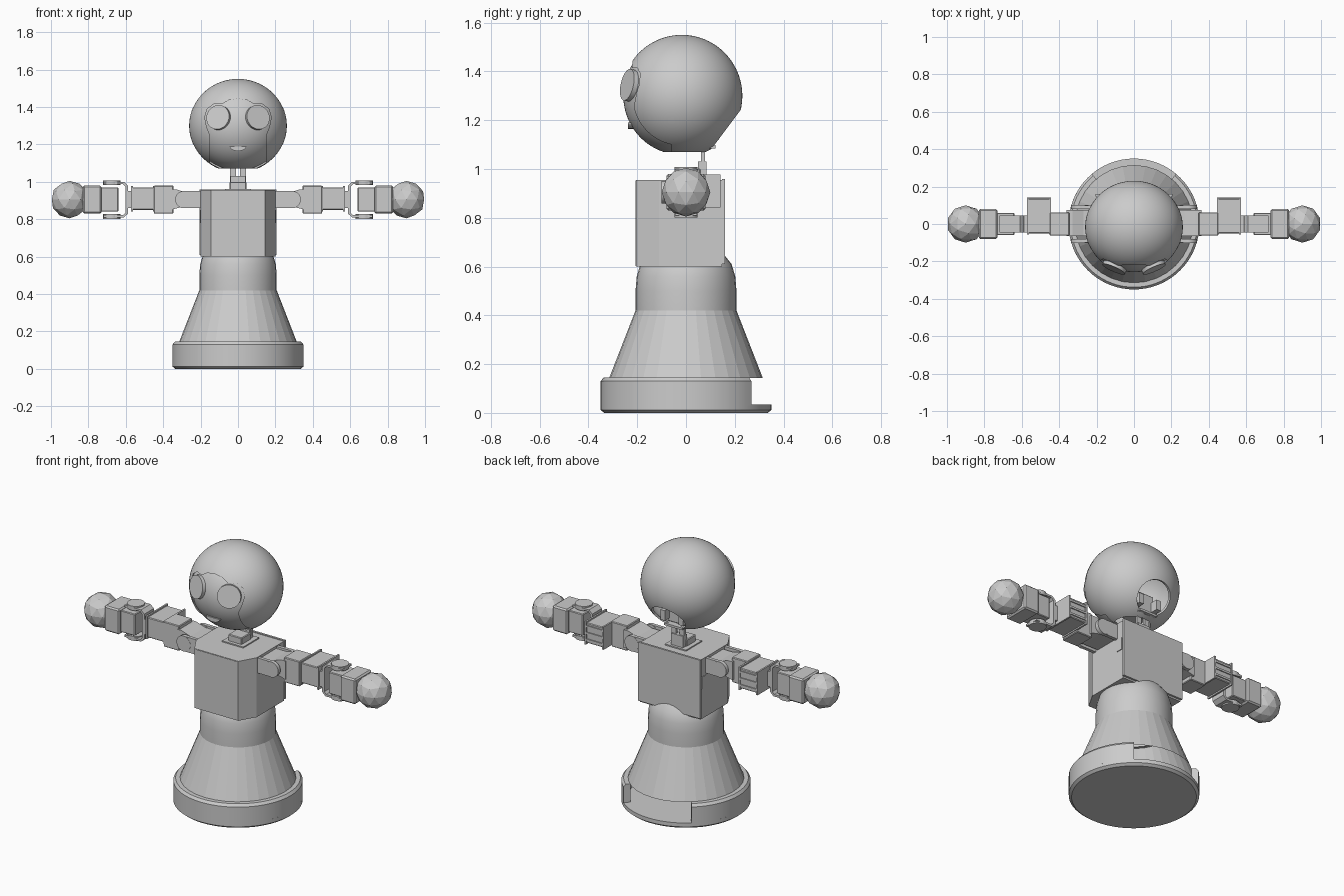
import bpy, bmesh, math
from mathutils import Matrix, Vector

old = bpy.data.objects.get("Cube")
if old:
    bpy.data.objects.remove(old, do_unlink=True)

grey = bpy.data.materials.new("plain_grey")
grey.use_nodes = True
grey.diffuse_color = (0.6, 0.6, 0.6, 1)
grey.node_tree.nodes["Principled BSDF"].inputs["Base Color"].default_value = (0.6, 0.6, 0.6, 1)


def smooth(ob):
    bpy.ops.object.select_all(action='DESELECT')
    ob.select_set(True)
    bpy.context.view_layer.objects.active = ob
    bpy.ops.object.shade_smooth_by_angle(angle=math.radians(35))


def finish(name, bm, is_smooth=False):
    bmesh.ops.recalc_face_normals(bm, faces=bm.faces)
    me = bpy.data.meshes.new(name)
    bm.to_mesh(me)
    bm.free()
    me.materials.append(grey)
    ob = bpy.data.objects.new(name, me)
    bpy.context.collection.objects.link(ob)
    if is_smooth:
        smooth(ob)
    return ob


def box(name, x, y, z, bevel=0.0):
    """Box from (low, high) ranges on each axis."""
    bm = bmesh.new()
    size = [abs(r[1] - r[0]) for r in (x, y, z)]
    mid = [(r[0] + r[1]) / 2 for r in (x, y, z)]
    bmesh.ops.create_cube(bm, size=1, matrix=Matrix.Translation(mid) @ Matrix.Diagonal((*size, 1)))
    if bevel:
        bmesh.ops.bevel(bm, geom=bm.edges[:], offset=bevel, segments=1, affect='EDGES')
    return finish(name, bm)


def disc(name, centre, radius, depth, normal, segs=32):
    bm = bmesh.new()
    turn = Vector(normal).to_track_quat('Z', 'Y').to_matrix().to_4x4()
    bmesh.ops.create_cone(bm, cap_ends=True, segments=segs, radius1=radius, radius2=radius,
                          depth=depth, matrix=Matrix.Translation(centre) @ turn)
    return finish(name, bm, True)


def prism(name, pts, lo, hi, axis='Y'):
    """Outline extruded along y (points are x, z) or along z (points are x, y)."""
    bm = bmesh.new()
    place = (lambda a, b: (a, lo, b)) if axis == 'Y' else (lambda a, b: (a, b, lo))
    face = bm.faces.new([bm.verts.new(place(a, b)) for a, b in pts])
    ext = bmesh.ops.extrude_face_region(bm, geom=[face])
    step = Vector((0, hi - lo, 0)) if axis == 'Y' else Vector((0, 0, hi - lo))
    bmesh.ops.translate(bm, vec=step, verts=[v for v in ext['geom'] if isinstance(v, bmesh.types.BMVert)])
    return finish(name, bm)


def lathe(name, profile, segs, start=0.0, sweep=360.0, closed=False, is_smooth=True):
    """Profile of (radius, z) turned about z, start and sweep in degrees."""
    bm = bmesh.new()
    vs = [bm.verts.new((r, 0, z)) for r, z in profile]
    es = [bm.edges.new(p) for p in zip(vs, vs[1:])]
    if closed:
        es.append(bm.edges.new((vs[-1], vs[0])))
    bmesh.ops.rotate(bm, verts=vs, matrix=Matrix.Rotation(math.radians(start), 3, 'Z'))
    bmesh.ops.spin(bm, geom=vs + es, axis=(0, 0, 1), cent=(0, 0, 0), steps=segs,
                   angle=math.radians(sweep), use_duplicate=False)
    bmesh.ops.remove_doubles(bm, verts=bm.verts, dist=0.0005)
    if closed:
        bmesh.ops.holes_fill(bm, edges=[e for e in bm.edges if e.is_boundary])
    return finish(name, bm, is_smooth)


HEAD = Vector((0, -0.017, 1.30))
NECK_CUTS = [((0, 0.17, 1.17), (0, 0.8, -0.6)), ((0, 0, 1.07), (0, 0, -1))]


def head_part(name, scale, cuts, turned=False):
    """Ellipsoid trimmed by planes."""
    bm = bmesh.new()
    spin = Matrix.Rotation(math.pi / 2, 4, 'Y') if turned else Matrix()
    mat = Matrix.Translation(HEAD) @ Matrix.Diagonal((0.26 * scale, 0.248 * scale, 0.25 * scale, 1)) @ spin
    bmesh.ops.create_uvsphere(bm, u_segments=72, v_segments=48, radius=1, matrix=mat)
    for co, no in cuts:
        bmesh.ops.bisect_plane(bm, geom=bm.verts[:] + bm.edges[:] + bm.faces[:], dist=1e-5,
                               plane_co=co, plane_no=no, clear_outer=True)
    return finish(name, bm, True)


# Base: floor plate, ring wall open at the back, cone and domed waist
lathe("base_floor", [(0, 0), (0.335, 0), (0.35, 0.012), (0.35, 0.035), (0, 0.035)], 64)
lathe("base_ring", [(0.312, 0.03), (0.35, 0.03), (0.35, 0.13), (0.338, 0.145), (0.312, 0.145)],
      56, start=130, sweep=280, closed=True)
lathe("skirt_cone", [(0.315, 0.143), (0.207, 0.42), (0.19, 0.42)], 32, is_smooth=False)
lathe("waist", [(0.19, 0.42), (0.207, 0.42), (0.207, 0.5), (0.202, 0.56), (0.187, 0.61),
                (0.155, 0.65), (0, 0.67)], 32)

# Torso: chamfered box, back panel and side vents
half = [(0.145, -0.205), (0.2, -0.11), (0.2, 0.148)]
prism("torso", half + [(-x, y) for x, y in reversed(half)], 0.6, 0.955, 'Z')
box("back_panel", (-0.205, 0.205), (0.148, 0.16), (0.61, 0.96))
box("chest_panel", (-0.135, 0.135), (-0.208, -0.2), (0.602, 0.953))

# Neck: servo, twin posts and head mount
box("neck_plate", (-0.07, 0.07), (-0.05, 0.1), (0.95, 0.962))
box("neck_servo", (-0.045, 0.045), (-0.03, 0.06), (0.955, 1.0), 0.004)
box("neck_hub", (-0.04, 0.04), (0.05, 0.085), (0.96, 1.03))
for s in (-1, 1):
    box("neck_post", (s * 0.012, s * 0.042), (0.062, 0.077), (0.98, 1.16))
box("head_plate", (-0.06, 0.06), (0.05, 0.12), (1.085, 1.098))
box("head_servo", (-0.06, 0.06), (-0.03, 0.09), (1.1, 1.22), 0.004)
for s in (-1, 1):
    box("head_servo_bracket", (s * 0.045, s * 0.075), (0.06, 0.135), (1.12, 1.18))

# Head: hollow shell with a face opening
shell = head_part("head_shell", 1, NECK_CUTS)
brow = [(0.0, 1.445), (0.05, 1.437), (0.085, 1.415), (0.13, 1.415), (0.165, 1.39), (0.178, 1.345),
        (0.167, 1.29), (0.15, 1.25), (0.15, 1.0)]
cutter = prism("face_cutter", brow + [(-x, z) for x, z in reversed(brow[1:])], -0.5, -0.06)
cutter.hide_render = True
bpy.context.view_layer.objects.active = shell
thick = shell.modifiers.new("thickness", 'SOLIDIFY')
thick.thickness = 0.012
thick.offset = -1
opening = shell.modifiers.new("face_opening", 'BOOLEAN')
opening.object = cutter
opening.solver = 'EXACT'
for mod in ("thickness", "face_opening"):
    bpy.ops.object.modifier_apply(modifier=mod)
bpy.data.objects.remove(cutter, do_unlink=True)
smooth(shell)

# Face: inner mask, eyes, mouth and ear caps
head_part("face_mask", 0.968, NECK_CUTS + [((0, -0.05, 1.3), (0, 1, 0))])
smile = [(0.045 * math.cos(a), 1.19 + 0.025 * math.sin(a))
         for a in (math.pi * (1 + i / 12) for i in range(13))]
prism("mouth", smile, -0.238, -0.2)
for s in (-1, 1):
    normal = Vector((s * 1.58, -3.58, 0.8)).normalized()
    disc("eye", Vector((s * 0.107, -0.238, 1.345)) - normal * 0.006, 0.066, 0.02, normal, 48)
    head_part("ear_cap", 1.004, [((s * 0.238, 0, 0), (-s, 0, 0))], turned=True)

# Arms, one per side
for s in (-1, 1):
    def X(a, b):
        return (s * a, s * b)

    box("side_vent", X(0.198, 0.204), (0.1, 0.14), (0.78, 0.85))
    # Shoulder: twin rounded plates around a servo
    for t in (-1, 1):
        box("shoulder_plate", X(0.19, 0.29), (t * 0.08, t * 0.1), (0.86, 0.95))
        disc("shoulder_pivot", (s * 0.29, t * 0.09, 0.905), 0.046, 0.022, (0, 1, 0))
    wedge = [(0.19, 0.865), (0.3, 0.865), (0.36, 0.85), (0.36, 0.96), (0.33, 0.96), (0.27, 0.94), (0.19, 0.94)]
    prism("shoulder_servo", [(s * x, z) for x, z in wedge], -0.065, 0.075)
    # Upper arm: block and sideways servo with end plates
    box("upper_arm_block", X(0.345, 0.45), (-0.062, 0.062), (0.83, 0.98), 0.004)
    box("elbow_servo", X(0.445, 0.565), (-0.05, 0.135), (0.85, 0.97), 0.004)
    for x in (0.445, 0.562):
        box("elbow_servo_flange", X(x, x + 0.01), (-0.056, 0.142), (0.842, 0.978))
    for z in (0.87, 0.91, 0.95):
        box("elbow_servo_rib", X(0.45, 0.565), (0.13, 0.141), (z - 0.006, z + 0.006))
    box("elbow_link", X(0.565, 0.6), (-0.045, 0.045), (0.86, 0.95))
    # Clevis: U bracket with a pivot disc above and below
    bend = [(0.72, 1.0), (0.61, 1.0), (0.588, 0.98), (0.588, 0.83), (0.61, 0.81), (0.72, 0.81),
            (0.72, 0.822), (0.615, 0.822), (0.602, 0.835), (0.602, 0.975), (0.615, 0.988), (0.72, 0.988)]
    prism("elbow_clevis", [(s * x, z) for x, z in bend], -0.045, 0.045)
    for z in (0.815, 0.995):
        disc("elbow_pivot", (s * 0.675, 0, z), 0.048, 0.026, (0, 0, 1))
    # Forearm and faceted ball hand
    box("forearm_servo", X(0.64, 0.74), (-0.06, 0.06), (0.84, 0.97), 0.004)
    box("forearm_block", X(0.73, 0.83), (-0.08, 0.08), (0.83, 0.98), 0.008)
    bm = bmesh.new()
    bmesh.ops.create_icosphere(bm, subdivisions=2, radius=0.1, matrix=Matrix.Translation((s * 0.9, 0, 0.905)))
    finish("ball_hand", bm)
